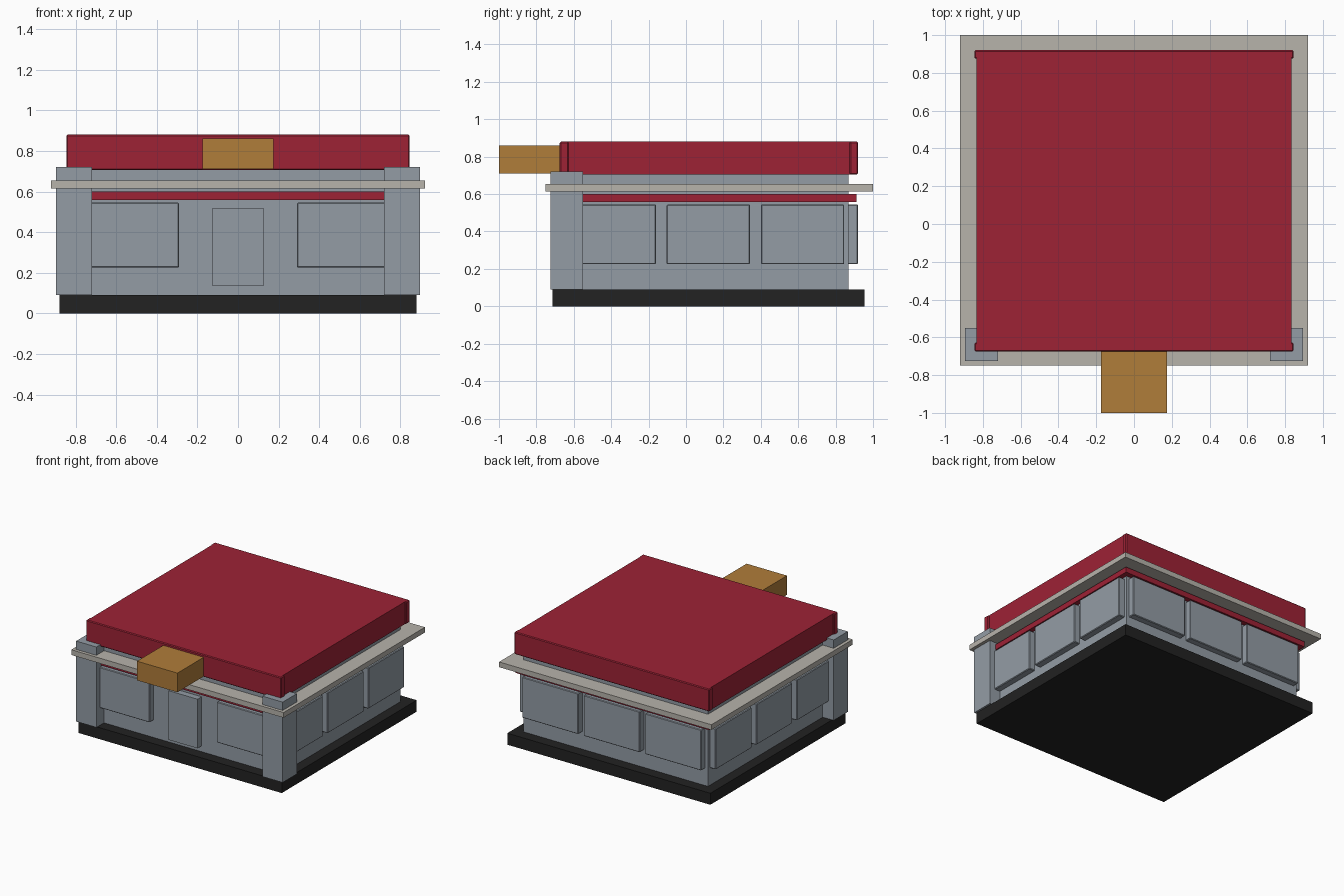
import bpy
import bmesh

cube = bpy.data.objects.get("Cube")
if cube:
    bpy.data.objects.remove(cube, do_unlink=True)


def material(name, r, g, b):
    m = bpy.data.materials.new(name)
    m.use_nodes = True
    m.diffuse_color = (r, g, b, 1)
    m.node_tree.nodes["Principled BSDF"].inputs["Base Color"].default_value = (r, g, b, 1)
    return m


RED = material("roof red", 0.34, 0.016, 0.036)
GREY = material("wall grey", 0.292, 0.332, 0.376)
STONE = material("ledge stone", 0.474, 0.451, 0.407)
GOLD = material("sign gold", 0.434, 0.205, 0.042)
BLACK = material("base black", 0.016, 0.016, 0.016)


def box(name, xs, ys, zs, mat, bevel=0):
    """Box spanning the given ranges, with an optional chamfer."""
    mesh = bpy.data.meshes.new(name)
    bm = bmesh.new()
    bmesh.ops.create_cube(bm, size=1)
    for v in bm.verts:
        v.co = [r[0] if c < 0 else r[1] for c, r in zip(v.co, (xs, ys, zs))]
    bm.to_mesh(mesh)
    bm.free()
    mesh.materials.append(mat)
    ob = bpy.data.objects.new(name, mesh)
    bpy.context.collection.objects.link(ob)
    if bevel:
        mod = ob.modifiers.new("edge", "BEVEL")
        mod.width = bevel
        mod.segments = 1
    return ob


# Main building volumes
FRONT, BACK, SIDE = -0.63, 0.87, 0.80
DEPTH = 0.05
box("base", (-0.88, 0.88), (-0.715, 0.955), (0, 0.09), BLACK)
box("walls", (-SIDE, SIDE), (FRONT, BACK), (0.09, 0.71), GREY)
box("trim_band", (-0.84, 0.84), (-0.67, 0.912), (0.557, 0.60), RED)
box("ledge", (-0.92, 0.92), (-0.75, 1.0), (0.614, 0.655), STONE)

# Roof with slightly wider front and back fascias
ROOF_Z = (0.705, 0.88)
box("roof", (-0.835, 0.835), (-0.65, 0.90), ROOF_Z, RED)
box("roof_fascia_front", (-0.845, 0.845), (-0.675, -0.628), ROOF_Z, RED, 0.006)
box("roof_fascia_back", (-0.845, 0.845), (0.875, 0.92), ROOF_Z, RED, 0.006)

# Front sign block and door
box("sign_block", (-0.175, 0.175), (-1.0, -0.66), (0.71, 0.86), GOLD)
box("door", (-0.125, 0.125), (FRONT - DEPTH, FRONT + 0.02), (0.135, 0.52), GREY)

# Wall panels
PANEL_Z = (0.225, 0.545)


def panel(name, xs, ys):
    box(name, xs, ys, PANEL_Z, GREY, 0.005)


for i in (-1, 0, 1):
    c = i * 0.533
    xs = (c - 0.243, c + 0.243)
    panel("back_panel", xs, (BACK - 0.02, BACK + DEPTH))
    if i:
        panel("front_panel", xs, (FRONT - DEPTH, FRONT + 0.02))
    y = 0.12 + i * 0.503
    for s in (-1, 1):
        xr = sorted((s * (SIDE - 0.02), s * (SIDE + DEPTH)))
        panel("side_panel", xr, (y - 0.223, y + 0.223))

# Front corner pillars
for s, side in ((-1, "right"), (1, "left")):
    box(side + "_pillar", sorted((s * 0.72, s * 0.895)), (-0.725, -0.55), (0.09, 0.72), GREY)
